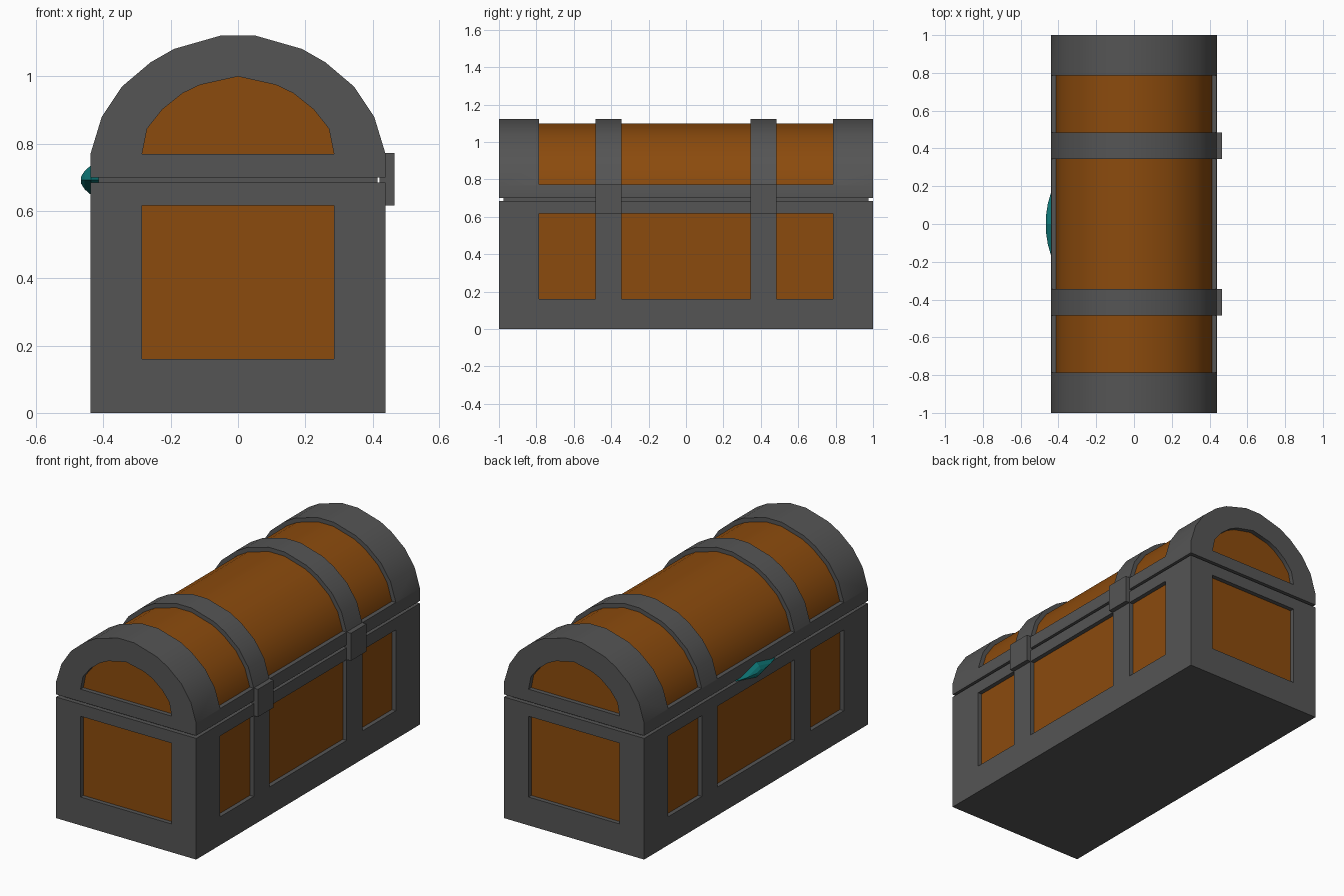
import bpy
import bmesh
from math import radians

old = bpy.data.objects.get("Cube")
if old:
    bpy.data.objects.remove(old)


def material(name, rgb):
    m = bpy.data.materials.new(name)
    m.diffuse_color = (*rgb, 1)
    m.use_nodes = True
    m.node_tree.nodes["Principled BSDF"].inputs["Base Color"].default_value = (*rgb, 1)
    return m


METAL = material("dark_grey_metal", (0.09, 0.09, 0.09))
WOOD = material("orange_brown_wood", (0.26, 0.07, 0.004))
TEAL = material("teal_gem", (0.005, 0.21, 0.21))


def finish(name, bm, mat):
    bmesh.ops.recalc_face_normals(bm, faces=bm.faces)
    mesh = bpy.data.meshes.new(name)
    bm.to_mesh(mesh)
    bm.free()
    ob = bpy.data.objects.new(name, mesh)
    bpy.context.collection.objects.link(ob)
    mesh.materials.append(mat)
    return ob


def prism(name, profile, y0, y1, mat):
    """Extrude an x-z outline along y."""
    bm = bmesh.new()
    face = bm.faces.new([bm.verts.new((x, y0, z)) for x, z in profile])
    ext = bmesh.ops.extrude_face_region(bm, geom=[face])["geom"]
    moved = [v for v in ext if isinstance(v, bmesh.types.BMVert)]
    bmesh.ops.translate(bm, verts=moved, vec=(0, y1 - y0, 0))
    return finish(name, bm, mat)


def box(name, x0, x1, y0, y1, z0, z1, mat):
    return prism(name, [(x0, z0), (x1, z0), (x1, z1), (x0, z1)], y0, y1, mat)


def mirrored(half):
    return half + [(-x, z) for x, z in reversed(half) if x > 0]


def activate(ob):
    bpy.ops.object.select_all(action="DESELECT")
    ob.select_set(True)
    bpy.context.view_layer.objects.active = ob


def cut(ob, cutters):
    activate(ob)
    for c in cutters:
        mod = ob.modifiers.new("opening", "BOOLEAN")
        mod.operation = "DIFFERENCE"
        mod.solver = "EXACT"
        mod.object = c
        bpy.ops.object.modifier_apply(modifier=mod.name)
        bpy.data.objects.remove(c)


def smooth(ob):
    activate(ob)
    bpy.ops.object.shade_smooth_by_angle(angle=radians(30))


W, IN_W, IN_Y = 0.4385, 0.414, 0.975
PANEL_X = 0.285
SPANS = [(-0.785, -0.485), (-0.345, 0.345), (0.485, 0.785)]

# Body: metal frame with openings around a wooden core
body = box("body_frame", -W, W, -1, 1, 0, 0.685, METAL)
openings = [box("cutter", -1, 1, a, b, 0.16, 0.617, METAL) for a, b in SPANS]
openings.append(box("cutter", -PANEL_X, PANEL_X, -2, 2, 0.16, 0.617, METAL))
cut(body, openings)
box("body_wood", -IN_W, IN_W, -IN_Y, IN_Y, 0.1, 0.65, WOOD)
box("seam_liner", -IN_W, IN_W, -IN_Y, IN_Y, 0.66, 0.73, METAL)

# Lid: arched metal frame with openings around a wooden vault
arch = mirrored([(W, 0.70), (W, 0.77), (0.405, 0.88), (0.345, 0.97),
                 (0.26, 1.042), (0.19, 1.082), (0.05, 1.122)])
vault = mirrored([(IN_W, 0.74), (IN_W, 0.77), (0.383, 0.87), (0.327, 0.953),
                  (0.247, 1.021), (0.18, 1.06), (0.048, 1.098)])
window = mirrored([(PANEL_X, 0.77), (0.27, 0.845), (0.225, 0.902),
                   (0.165, 0.95), (0.113, 0.975), (0, 1.0)])
lid = prism("lid_frame", arch, -1, 1, METAL)
openings = [box("cutter", -1, 1, a, b, 0.772, 2, METAL) for a, b in SPANS]
openings.append(prism("cutter", window, -2, 2, METAL))
cut(lid, openings)
smooth(lid)
smooth(prism("lid_wood", vault, -IN_Y, IN_Y, WOOD))

# Hinge plates on the strap lines
for side, y in (("front", -0.485), ("back", 0.345)):
    box(side + "_hinge", 0.42, 0.465, y, y + 0.14, 0.617, 0.773, METAL)

# Faceted diamond-shaped gem on the seam
bm = bmesh.new()
rings = []
for x, s in ((-0.405, 1), (-0.437, 1), (-0.456, 0.62), (-0.467, 0.22)):
    rings.append([bm.verts.new((x, 0.175 * s * dy, 0.692 + 0.044 * s * dz))
                  for dy, dz in ((1, 0), (0, 1), (-1, 0), (0, -1))])
for a, b in zip(rings, rings[1:]):
    for i in range(4):
        j = (i + 1) % 4
        bm.faces.new((a[i], a[j], b[j], b[i]))
bm.faces.new(rings[0])
bm.faces.new(rings[-1])
finish("gem", bm, TEAL)
